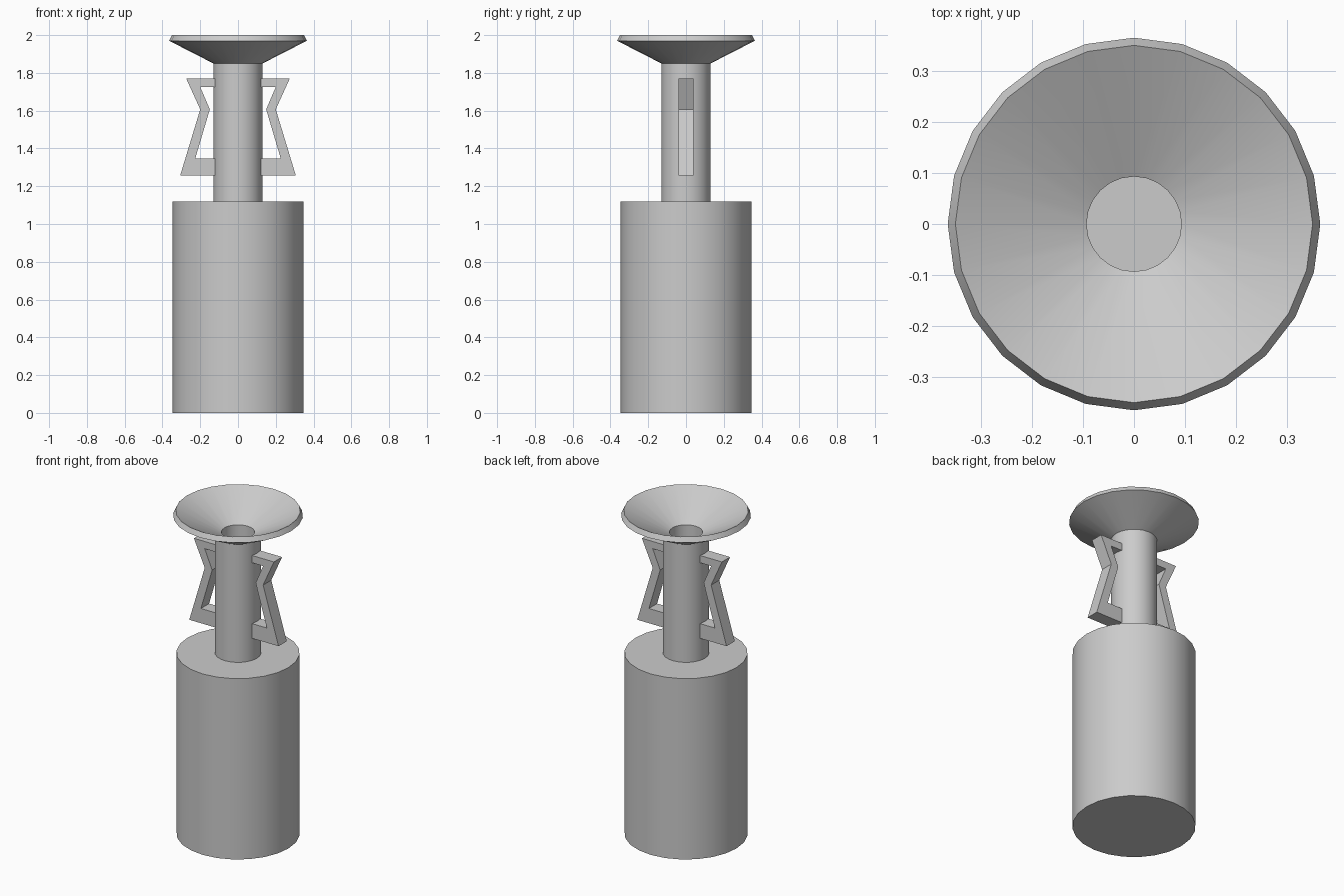
import bpy
import bmesh
from mathutils import Vector
from math import tau, radians

default_cube = bpy.data.objects.get("Cube")
if default_cube:
    bpy.data.objects.remove(default_cube, do_unlink=True)

SIDES = 24

# Single plain grey for the whole vessel
grey = bpy.data.materials.new("plain_grey")
grey.use_nodes = True
colour = (0.6, 0.6, 0.6, 1)
grey.diffuse_color = colour
grey.node_tree.nodes["Principled BSDF"].inputs["Base Color"].default_value = colour


def finish(name, bm):
    bmesh.ops.recalc_face_normals(bm, faces=bm.faces)
    mesh = bpy.data.meshes.new(name)
    bm.to_mesh(mesh)
    bm.free()
    mesh.materials.append(grey)
    obj = bpy.data.objects.new(name, mesh)
    bpy.context.collection.objects.link(obj)
    return obj


def lathe(name, profile):
    bm = bmesh.new()
    verts = [bm.verts.new((r, 0, z)) for r, z in profile]
    edges = [bm.edges.new(pair) for pair in zip(verts, verts[1:])]
    bmesh.ops.spin(bm, geom=verts + edges, cent=(0, 0, 0), axis=(0, 0, 1),
                   angle=tau, steps=SIDES, use_duplicate=False)
    bmesh.ops.remove_doubles(bm, verts=bm.verts, dist=0.0005)
    return finish(name, bm)


# Hollow vessel: outer wall up to the flared rim, then back down inside
outside = [(0, 0), (0.346, 0), (0.346, 1.12), (0.13, 1.12), (0.13, 1.85), (0.365, 1.97)]
inside = [(0.35, 2), (0.093, 1.868), (0.093, 1.085), (0.31, 1.085), (0.31, 0.036), (0, 0.036)]
vessel = lathe("vessel", outside + inside)
bpy.context.view_layer.objects.active = vessel
vessel.select_set(True)
bpy.ops.object.shade_smooth_by_angle(angle=radians(30))

# Angular handles: a strip between outer and inner outlines, thickened and mirrored
outer = [(0.115, 1.77), (0.274, 1.77), (0.2, 1.607), (0.306, 1.257), (0.115, 1.257)]
inner = [(0.115, 1.725), (0.2, 1.725), (0.149, 1.607), (0.226, 1.348), (0.115, 1.348)]
bm = bmesh.new()
rows = [[bm.verts.new((x, -0.04, z)) for x, z in line] for line in (outer, inner)]
for i in range(len(outer) - 1):
    bm.faces.new((rows[0][i], rows[0][i + 1], rows[1][i + 1], rows[1][i]))
front = bm.faces[:]
back = bmesh.ops.extrude_face_region(bm, geom=front, use_keep_orig=True)["geom"]
bmesh.ops.translate(bm, vec=Vector((0, 0.08, 0)),
                    verts=[v for v in back if isinstance(v, bmesh.types.BMVert)])
handles = finish("handles", bm)
handles.modifiers.new("other_side", "MIRROR")
